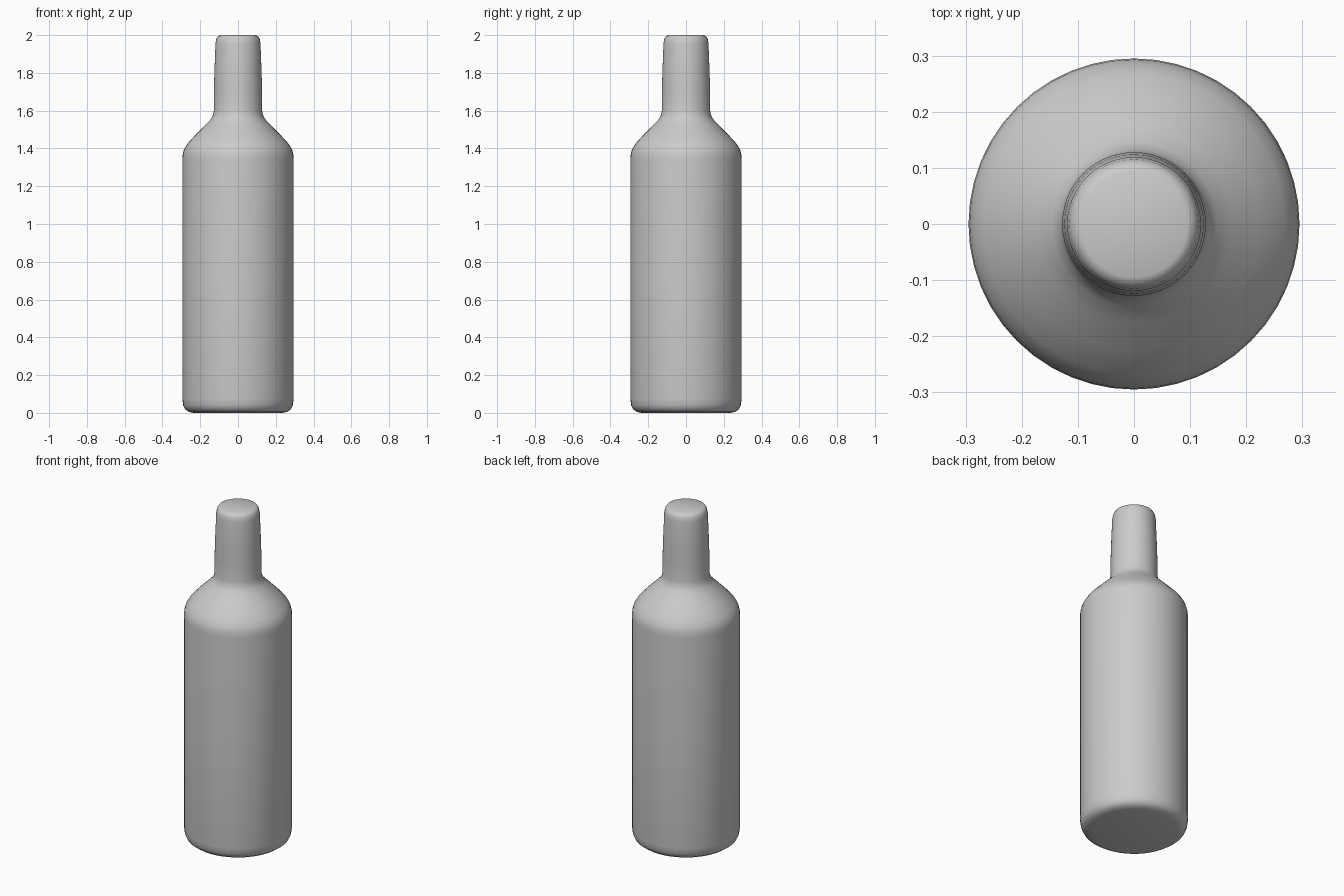
import bpy
import bmesh
from math import radians, tau
from mathutils import Matrix, Vector

if "Cube" in bpy.data.objects:
    bpy.data.objects.remove(bpy.data.objects["Cube"])

SEGMENTS = 48

# Bottle silhouette as (radius, height), from base centre to top centre
PROFILE = [
    (0.0, 0.0), (0.235, 0.0), (0.262, 0.006), (0.281, 0.02), (0.29, 0.04),
    (0.295, 0.075), (0.295, 0.72), (0.295, 1.34),              # body
    (0.293, 1.37), (0.286, 1.395), (0.268, 1.425), (0.225, 1.472),
    (0.175, 1.522), (0.147, 1.55), (0.134, 1.572), (0.128, 1.60),  # shoulder
    (0.128, 1.70), (0.124, 1.83), (0.119, 1.955),              # neck
    (0.115, 1.98), (0.107, 1.994), (0.095, 2.0), (0.0, 2.0),   # rounded top
]


def lathe(name, profile):
    bm = bmesh.new()
    verts = [bm.verts.new((r, 0, z)) for r, z in profile]
    edges = [bm.edges.new(pair) for pair in zip(verts, verts[1:])]
    bmesh.ops.spin(bm, geom=verts + edges, cent=(0, 0, 0), axis=(0, 0, 1),
                   angle=tau, steps=SEGMENTS, use_merge=True)
    bmesh.ops.remove_doubles(bm, verts=bm.verts, dist=1e-5)
    bmesh.ops.recalc_face_normals(bm, faces=bm.faces)
    mesh = bpy.data.meshes.new(name)
    bm.to_mesh(mesh)
    bm.free()
    obj = bpy.data.objects.new(name, mesh)
    bpy.context.collection.objects.link(obj)
    bpy.context.view_layer.objects.active = obj
    obj.select_set(True)
    bpy.ops.object.shade_smooth_by_angle(angle=radians(40))
    return obj


# Closed, solid bottle
lathe("bottle", PROFILE)
